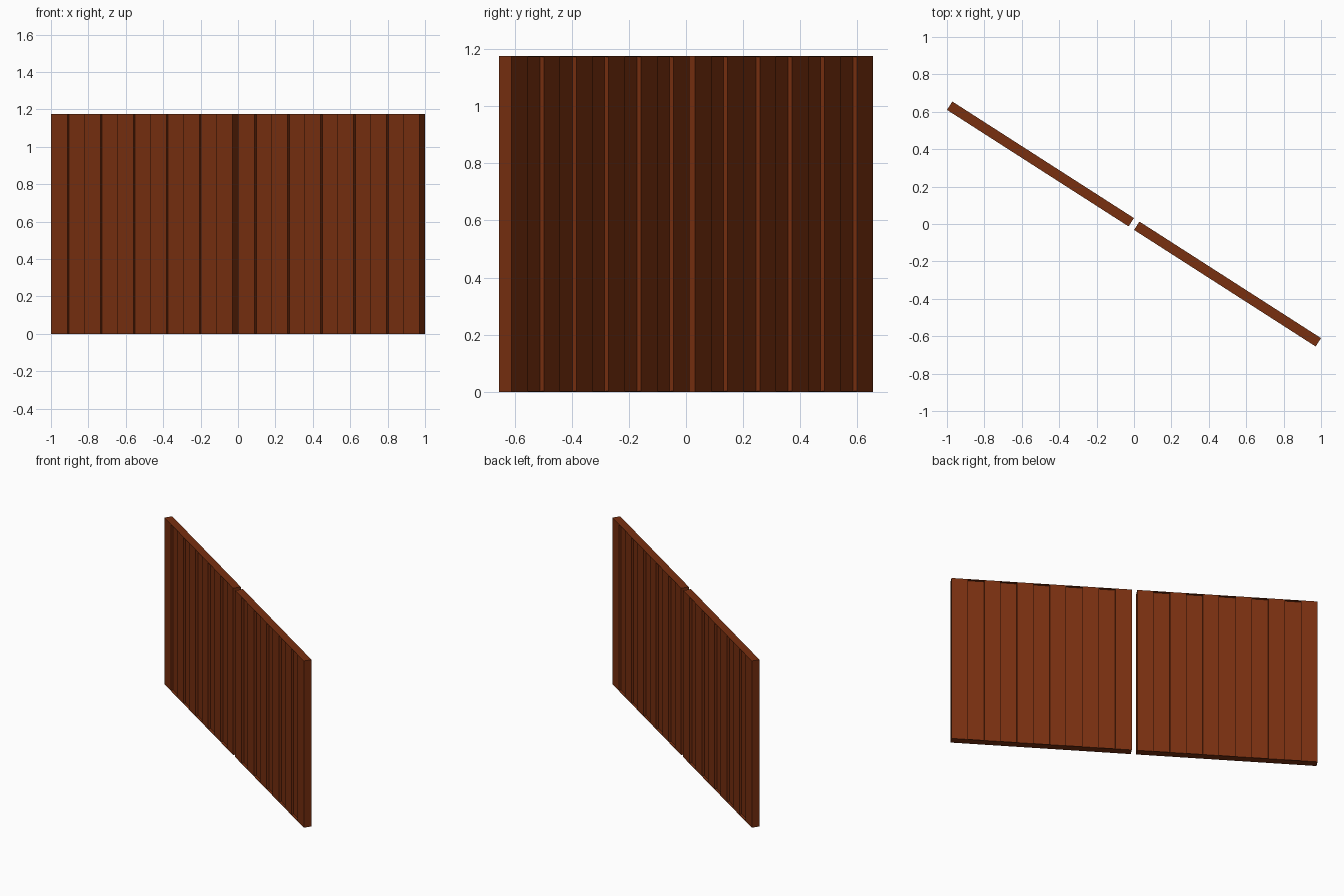
import bpy, bmesh, math
from mathutils import Matrix

if "Cube" in bpy.data.objects:
    bpy.data.objects.remove(bpy.data.objects["Cube"])

ANGLE = math.radians(-32.69)   # both panels lie on one diagonal line
START, END = 0.0175, 1.171     # panel extent along the diagonal
HALF, STEP = 0.0265, 0.0167    # half thickness, recess of every second board
HEIGHT, CAP, BOARDS = 1.175, 0.003, 11

wood = bpy.data.materials.new("red_brown_wood")
wood.diffuse_color = (0.19, 0.029, 0.005, 1)
wood.use_nodes = True
wood.node_tree.nodes["Principled BSDF"].inputs["Base Color"].default_value = wood.diffuse_color


def prism(name, outline, z0, z1):
    """Extrude a plan outline upwards, then turn it onto the diagonal."""
    bm = bmesh.new()
    face = bm.faces.new([bm.verts.new((x, y, z0)) for x, y in outline])
    top = bmesh.ops.extrude_face_region(bm, geom=[face])["geom"]
    bmesh.ops.translate(bm, vec=(0, 0, z1 - z0),
                        verts=[v for v in top if isinstance(v, bmesh.types.BMVert)])
    bmesh.ops.recalc_face_normals(bm, faces=bm.faces)
    bm.transform(Matrix.Rotation(ANGLE, 4, 'Z'))
    mesh = bpy.data.meshes.new(name)
    bm.to_mesh(mesh)
    bm.free()
    mesh.materials.append(wood)
    bpy.context.collection.objects.link(bpy.data.objects.new(name, mesh))


for side, x0 in (("left", -END), ("right", START)):
    x1 = x0 + END - START
    width = (x1 - x0) / BOARDS
    # boards: alternately proud and recessed on both faces
    edge = []
    for i in range(BOARDS):
        depth = HALF - STEP * (i % 2)
        edge += [(x0 + i * width, depth), (x0 + (i + 1) * width, depth)]
    outline = [(x, -d) for x, d in edge] + edge[::-1]
    prism(side + "_boards", outline, CAP, HEIGHT - CAP)
    # thin flat plates closing the top and bottom
    plate = [(x0, -HALF), (x1, -HALF), (x1, HALF), (x0, HALF)]
    prism(side + "_bottom_plate", plate, 0, CAP)
    prism(side + "_top_plate", plate, HEIGHT - CAP, HEIGHT)
